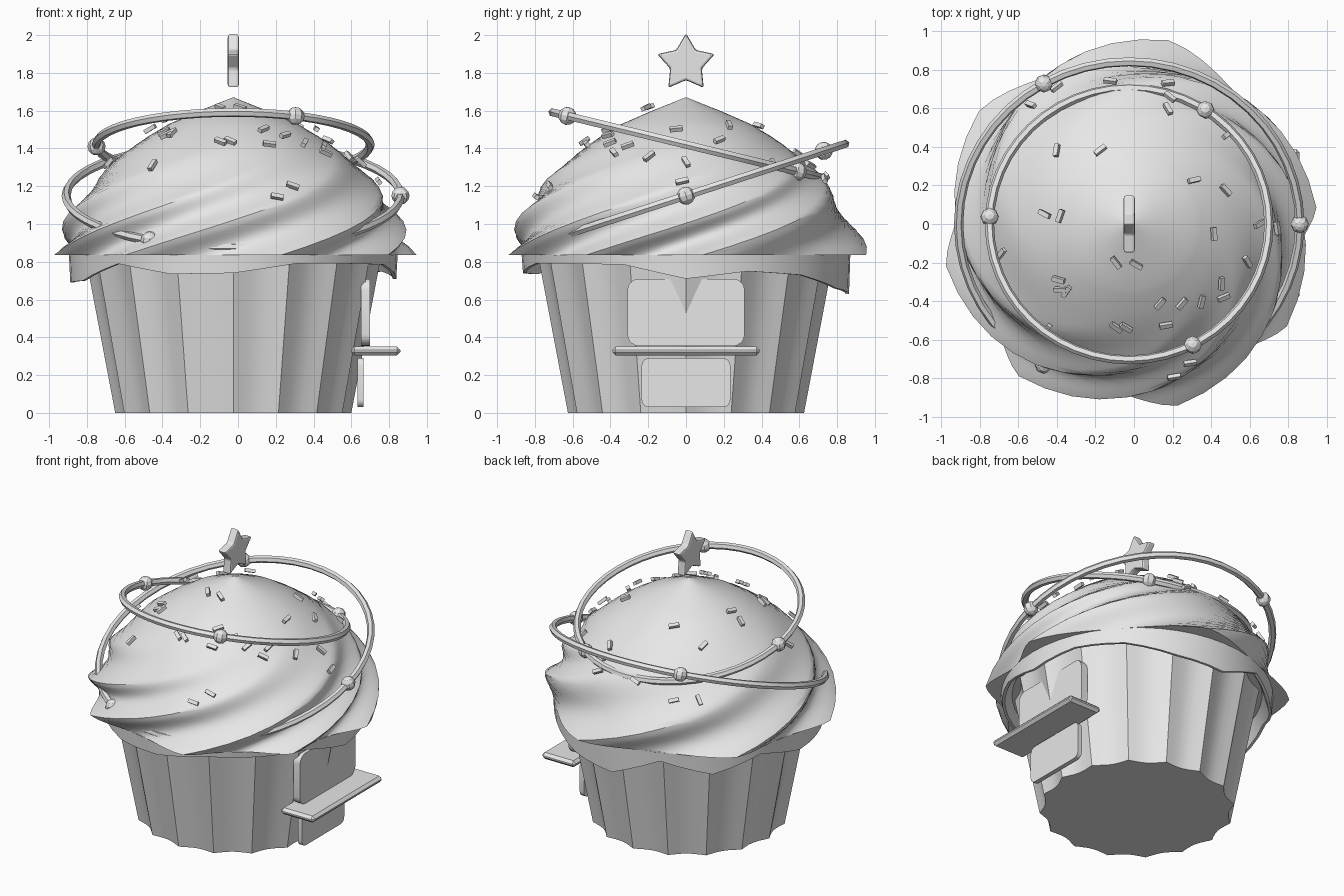
import bpy, bmesh, math, random
from math import sin, cos, pi, radians
from mathutils import Vector, Matrix

if "Cube" in bpy.data.objects:
    bpy.data.objects.remove(bpy.data.objects["Cube"])

random.seed(4)
CX = -0.025
BASE = 0.835
grey = bpy.data.materials.new("light_grey")
grey.diffuse_color = (0.8, 0.8, 0.8, 1)
grey.use_nodes = True
grey.node_tree.nodes["Principled BSDF"].inputs["Base Color"].default_value = grey.diffuse_color


def finish(name, bm, smooth=None, bevel=0, segs=2):
    bmesh.ops.recalc_face_normals(bm, faces=bm.faces)
    me = bpy.data.meshes.new(name)
    bm.to_mesh(me)
    bm.free()
    ob = bpy.data.objects.new(name, me)
    bpy.context.collection.objects.link(ob)
    me.materials.append(grey)
    if bevel:
        m = ob.modifiers.new("bevel", 'BEVEL')
        m.width, m.segments = bevel, segs
    if smooth:
        bpy.ops.object.select_all(action='DESELECT')
        ob.select_set(True)
        bpy.context.view_layer.objects.active = ob
        bpy.ops.object.shade_smooth_by_angle(angle=radians(smooth))
    return ob


def loft(rings, cap_bottom=False, cap_top=False, closed=False):
    bm = bmesh.new()
    vs = [[bm.verts.new(p) for p in r] for r in rings]
    n = len(vs[0])
    for a, b in zip(vs, vs[1:] + ([vs[0]] if closed else [])):
        for i in range(n):
            j = (i + 1) % n
            bm.faces.new((a[i], a[j], b[j], b[i]))
    if cap_bottom:
        bm.faces.new(vs[0])
    if cap_top:
        bm.faces.new(vs[-1])
    return bm


def polar(r, t, z):
    return (CX + r * cos(t), r * sin(t), z)


def interp(table, x):
    for (x0, y0), (x1, y1) in zip(table, table[1:]):
        if x <= x1:
            return y0 + (y1 - y0) * (x - x0) / (x1 - x0)
    return table[-1][1]


def extrude_outline(name, pts, x0, x1, **kw):
    """Outline given in y, z and extruded along x."""
    bm = loft([[(x, y, z) for y, z in pts] for x in (x0, x1)], True, True)
    return finish(name, bm, **kw)


def rounded_rect(hw, z0, z1, r, n=5):
    pts = []
    for k, (sy, cz) in enumerate([(1, z1 - r), (-1, z1 - r), (-1, z0 + r), (1, z0 + r)]):
        for i in range(n + 1):
            a = pi / 2 * (k + i / n)
            pts.append((sy * (hw - r) + r * cos(a), cz + r * sin(a)))
    return pts


# Fluted wrapper: sixteen sharp ridges with hollow panels between
N = 96
fl = [2 * pi * i / N for i in range(N)]
finish("wrapper", loft([[polar(0.625 + 0.19 * z - 0.037 * abs(sin(8 * t)), t, z) for t in fl]
                        for z in (0, BASE)], True, True), smooth=25)

# Hanging skirt of icing with an uneven lower edge
drop = [.71, .75, .73, .66, .63, .77, .68, .77, .69, .70, .79, .735, .74, .79, .79, .785, .71]
low = [(i * pi / 8, z) for i, z in enumerate(drop)]
S = 48
ang = [2 * pi * i / S for i in range(S)]
finish("icing_skirt", loft([
    [polar(0.80, t, BASE) for t in ang],
    [polar(0.845, t, interp(low, t)) for t in ang],
    [polar(0.863, t, interp(low, t)) for t in ang],
    [polar(0.87, t, BASE) for t in ang]]), smooth=30)

# Swirled icing: seven uneven lobes twisting upward and fading into a dome
profile = [(.835, .92), (.95, .89), (1.05, .85), (1.15, .79), (1.25, .715), (1.35, .61),
           (1.45, .475), (1.53, .34), (1.6, .18), (1.635, .09), (1.67, .004)]
peaks = list(enumerate([5, 78, 143, 193, 234, 285, 327, 365]))
TWIST, M = 3.4, 84


def icing_ring(z):
    """One level of the swirl; the points turn with the lobes so ridges stay clean."""
    fade = max(0, 1 - (z - BASE) / 0.6)
    ring = []
    for i in range(M):
        step = 7 * i / M
        lobe = 1 - 2 * abs(sin(pi * step)) ** 1.3
        ring.append(polar(interp(profile, z) * (1 + 0.06 * fade * lobe),
                          radians(interp(peaks, step)) + TWIST * (z - BASE), z))
    return ring


heights = [BASE + 0.045 * i for i in range(16)] + [1.53, 1.565, 1.6, 1.635, 1.655, 1.67]
finish("swirl_icing", loft([icing_ring(z) for z in sorted(heights)], True, True), smooth=40)


# Two tilted hoops, each carrying three beads
def hoop(name, z, radius, tilt, bead_angles):
    mat = Matrix.Translation((CX, 0, z)) @ Matrix.Rotation(radians(tilt), 4, 'X')
    rings = []
    for i in range(48):
        t = 2 * pi * i / 48
        rings.append([mat @ Vector(((radius + 0.024 * cos(a)) * cos(t), (radius + 0.024 * cos(a)) * sin(t),
                                    0.024 * sin(a))) for a in [pi / 3 * k for k in range(6)]])
    finish(name, loft(rings, closed=True), smooth=30)
    for k, d in enumerate(bead_angles):
        a = radians(d)
        bm = bmesh.new()
        bmesh.ops.create_uvsphere(bm, u_segments=8, v_segments=6, radius=0.048)
        bm.transform(mat @ Matrix.Translation((radius * cos(a), radius * sin(a), 0)))
        finish(f"{name}_bead_{k + 1}", bm)


hoop("upper_hoop", 1.42, 0.725, -13.6, (177, 297, 57))
hoop("lower_hoop", 1.15, 0.885, 18, (0, 120, 240))

# Star floating over the top
star = []
for i in range(10):
    r = 0.16 if i % 2 == 0 else 0.088
    a = pi / 2 + i * pi / 5
    star.append((r * cos(a), 1.85 + r * sin(a)))
extrude_outline("star", star, CX - 0.03, CX + 0.03, bevel=0.012)

# Side panels and shelf
extrude_outline("upper_panel", rounded_rect(0.31, 0.355, 0.71, 0.06), 0.65, 0.70, smooth=30)
extrude_outline("lower_panel", rounded_rect(0.235, 0.03, 0.29, 0.04), 0.633, 0.665, smooth=30)
bm = bmesh.new()
bmesh.ops.create_cube(bm, size=1)
bm.transform(Matrix.Translation((0.73, 0, 0.328)) @ Matrix.Diagonal((0.26, 0.78, 0.046, 1)))
finish("shelf", bm, bevel=0.018, segs=1)

# Sprinkles scattered just above the icing
spots = [(-.39, .37), (-.17, .37), (.3, .22), (.46, .17), (.4, -.05), (-.45, .05), (-.37, .04),
         (-.09, -.19), (.01, -.2), (-.38, -.28), (-.34, -.34), (-.37, -.33), (.13, -.4), (.24, -.4),
         (.34, -.39), (.16, -.51), (-.09, -.52), (-.04, -.52), (.45, -.37), (.44, -.3), (.57, -.19),
         (.63, 0), (.17, .58), (.18, .64), (-.12, .72), (-.39, .69), (-.52, .6), (-.67, -.15),
         (-.44, -.53), (.17, .71), (.47, .45), (.72, -.02), (.2, -.77), (.28, -.7)]
dome = [(r, z) for z, r in reversed(profile)]
bm = bmesh.new()
for x, y in spots:
    r = math.hypot(x - CX, y)
    slope = (interp(dome, r + .03) - interp(dome, r - .03)) / 0.06
    normal = Vector(((x - CX) / r * -slope, y / r * -slope, 1)).normalized()
    mat = (Matrix.Translation(Vector((x, y, interp(dome, r))) + normal * 0.03)
           @ normal.to_track_quat('Z', 'Y').to_matrix().to_4x4()
           @ Matrix.Rotation(random.uniform(0, pi), 4, 'Z') @ Matrix.Diagonal((0.068, 0.025, 0.022, 1)))
    bmesh.ops.create_cube(bm, size=1, matrix=mat)
finish("sprinkles", bm)
